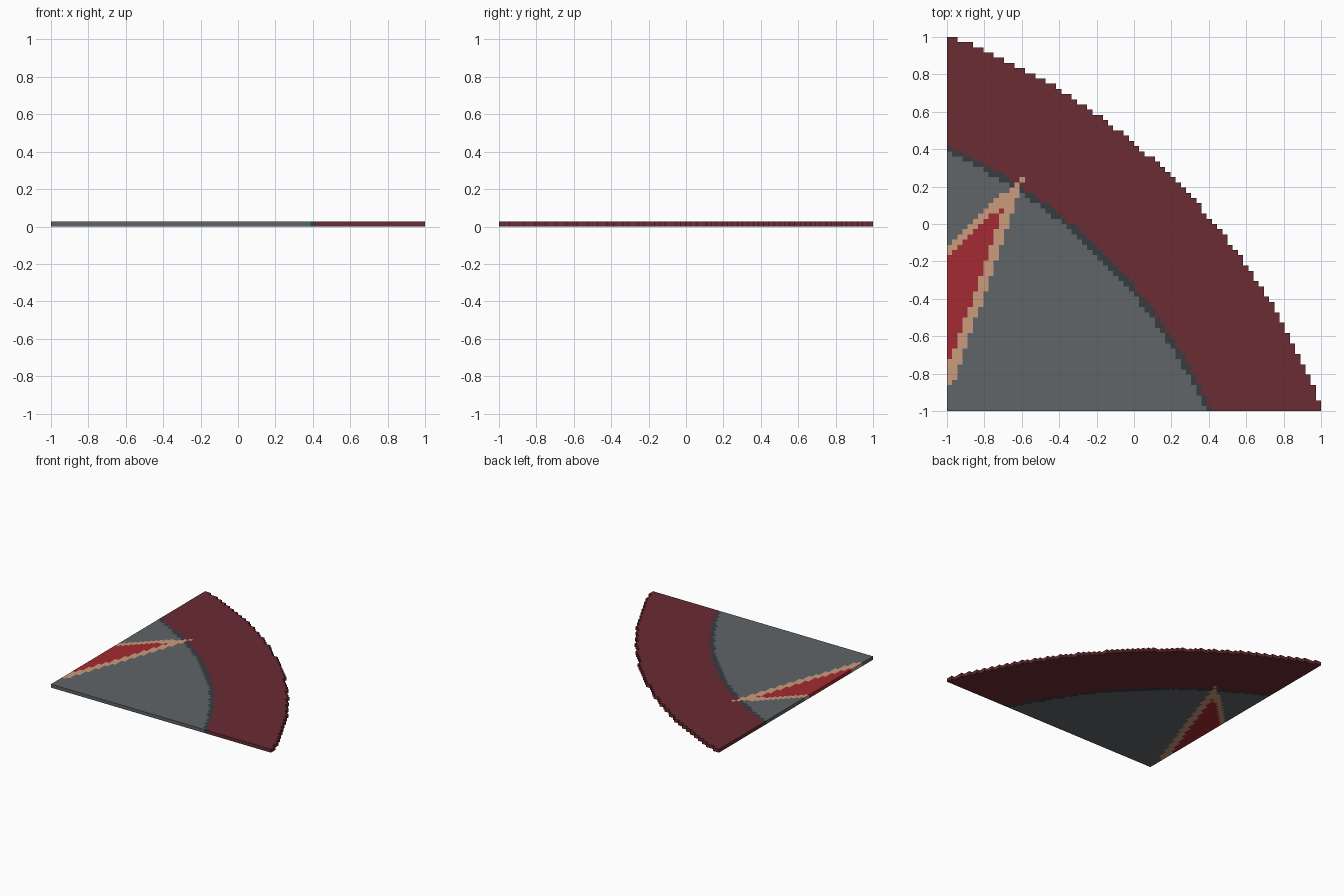
import bpy, bmesh, math

if "Cube" in bpy.data.objects:
    bpy.data.objects.remove(bpy.data.objects["Cube"])

CELLS = 72                 # the plate is made of small square cells
CELL = 2 / CELLS           # cell size, also the plate thickness
CENTRE = -2.16             # both arcs are centred on (CENTRE, CENTRE)
R_OUTER, R_SEAM, R_PANEL = 3.375, 2.829, 2.797

COLOURS = [
    ("maroon rim", (0.145, 0.025, 0.034)),
    ("dark seam", (0.037, 0.045, 0.054)),
    ("grey panel", (0.115, 0.129, 0.138)),
    ("tan trim", (0.60, 0.33, 0.205)),
    ("red wedge", (0.376, 0.023, 0.032)),
]
RIM, SEAM, PANEL, TRIM, WEDGE = range(5)


def in_wedge(x, y, top, side, bottom):
    """Pointed wedge on the left edge: sloping top, steep right side, flat end."""
    return (y < top + 0.94 * (x + 1)
            and x < side + (y + 0.86) / 2.94
            and y > bottom)


def region(x, y):
    """Material index of the cell at x, y, or None outside the plate."""
    r = math.hypot(x - CENTRE, y - CENTRE)
    if r > R_OUTER:
        return None
    if in_wedge(x, y, -0.18, -1.021, -0.73):
        return WEDGE
    if in_wedge(x, y, -0.12, -0.965, -0.86):
        return TRIM
    if r > R_SEAM:
        return RIM
    return SEAM if r > R_PANEL else PANEL


# Flat grid of cells, trimmed to the stepped arc and coloured by region
bm = bmesh.new()
bmesh.ops.create_grid(bm, x_segments=CELLS, y_segments=CELLS, size=1)
outside = []
for face in bm.faces:
    c = face.calc_center_median()
    kind = region(c.x, c.y)
    if kind is None:
        outside.append(face)
    else:
        face.material_index = kind
bmesh.ops.delete(bm, geom=outside, context='FACES')

mesh = bpy.data.meshes.new("curved_plate")
bm.to_mesh(mesh)
bm.free()
for name, rgb in COLOURS:
    mat = bpy.data.materials.new(name)
    mat.diffuse_color = (*rgb, 1)
    mat.use_nodes = True
    mat.node_tree.nodes["Principled BSDF"].inputs["Base Color"].default_value = mat.diffuse_color
    mesh.materials.append(mat)
plate = bpy.data.objects.new("curved_plate", mesh)
bpy.context.collection.objects.link(plate)

# Thickness, one cell upwards from the ground
solid = plate.modifiers.new("thickness", 'SOLIDIFY')
solid.thickness = CELL
solid.offset = 1
